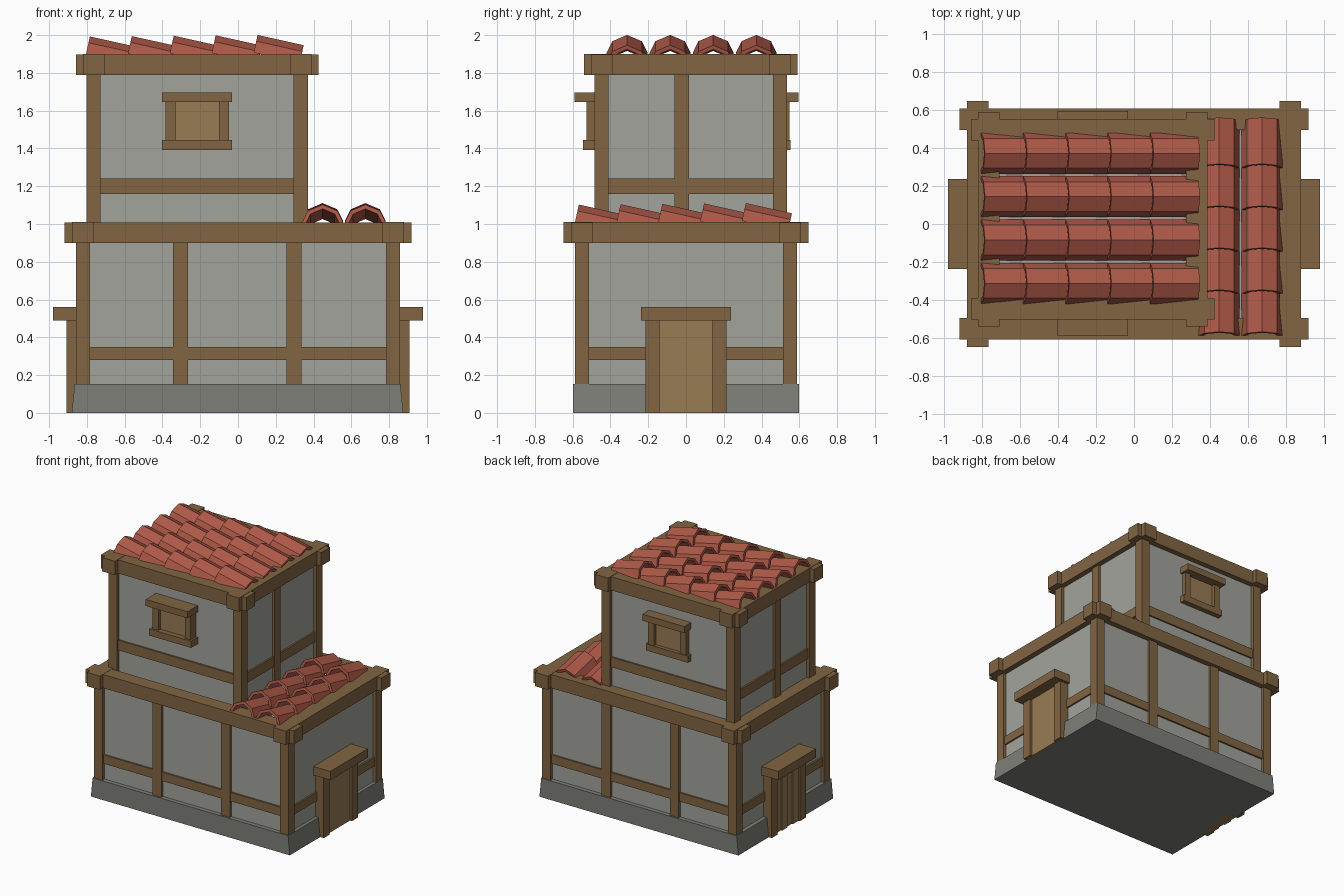
import bpy, bmesh, math
from mathutils import Matrix, Vector

if "Cube" in bpy.data.objects:
    bpy.data.objects.remove(bpy.data.objects["Cube"])


def material(name, rgb):
    m = bpy.data.materials.new(name)
    m.diffuse_color = (*rgb, 1)
    m.use_nodes = True
    m.node_tree.nodes["Principled BSDF"].inputs["Base Color"].default_value = m.diffuse_color
    return m


WOOD = material("timber", (0.22, 0.13, 0.055))
PANEL = material("planks", (0.31, 0.20, 0.09))
TILE = material("clay", (0.42, 0.10, 0.065))
WALL = material("plaster", (0.36, 0.37, 0.33))
STONE = material("stone", (0.21, 0.21, 0.19))


def finish(name, bm, mat):
    bmesh.ops.recalc_face_normals(bm, faces=bm.faces)
    me = bpy.data.meshes.new(name)
    bm.to_mesh(me)
    bm.free()
    me.materials.append(mat)
    ob = bpy.data.objects.new(name, me)
    bpy.context.collection.objects.link(ob)
    return ob


def box(name, x, y, z, mat=WOOD, taper=0.0):
    """Box from (min, max) ranges; taper pulls the top in along x."""
    x, y, z = sorted(x), sorted(y), sorted(z)
    bm = bmesh.new()
    bmesh.ops.create_cube(bm, size=1)
    for v in bm.verts:
        top = v.co.z > 0
        sx = v.co.x > 0
        v.co = Vector((x[sx] + (taper * (-1 if sx else 1) if top else 0),
                       y[v.co.y > 0], z[top]))
    return finish(name, bm, mat)


def storey(name, x, y, z0, z1, rail, top, out, mids_x=(), mids_y=()):
    """Plaster core, corner and middle posts, rails and crossed top beams."""
    (xa, xb), (ya, yb) = x, y
    w, i = 0.075, 0.025
    box(name + "_wall", (xa + i, xb - i), (ya + i, yb - i), (z0, z1 + 0.05), WALL)
    for px in ((xa, xa + w), (xb - w, xb)):
        for py in ((ya, ya + w), (yb - w, yb)):
            box(name + "_corner_post", px, py, (z0, z1))
    for m in mids_x:
        for py in ((ya + 0.005, ya + w), (yb - w, yb - 0.005)):
            box(name + "_middle_post", (m - 0.039, m + 0.039), py, (z0, z1))
    for m in mids_y:
        for px in ((xa + 0.005, xa + w), (xb - w, xb - 0.005)):
            box(name + "_middle_post", px, (m - 0.038, m + 0.038), (z0, z1))
    r = 0.012
    for py in ((ya + r, ya + w), (yb - w, yb - r)):
        box(name + "_rail", (xa + r, xb - r), py, rail)
    for px in ((xa + r, xa + w), (xb - w, xb - r)):
        box(name + "_rail", px, (ya + r, yb - r), rail)
    # Crossed beams: outer face o beyond the wall, ends running past
    o, b, e = out
    for py in ((ya - o, ya - o + b), (yb + o - b, yb + o)):
        box(name + "_long_beam", (xa - e, xb + e), py, (z1, top - 0.002))
    for px in ((xa - o, xa - o + b), (xb + o - b, xb + o)):
        box(name + "_cross_beam", px, (ya - e, yb + e), (z1, top))


# Stone plinth and both storeys
box("plinth", (-0.88, 0.875), (-0.597, 0.597), (0, 0.152), STONE, taper=0.015)
storey("lower", (-0.858, 0.858), (-0.588, 0.588), 0.14, 0.9, (0.28, 0.35), 1.01,
       (0.02, 0.113, 0.06), mids_x=(-0.305, 0.297))
storey("upper", (-0.802, 0.37), (-0.485, 0.535), 0.96, 1.79, (1.16, 1.24), 1.9,
       (0.018, 0.113, 0.055), mids_y=(-0.022,))

# Doors on both ends
for s, side in ((1, "right"), (-1, "left")):
    for t in (-1, 1):
        box(side + "_door_post", (s * 0.8, s * 0.907), (t * 0.14, t * 0.215), (0, 0.49))
    box(side + "_door_lintel", (s * 0.8, s * 0.98), (-0.237, 0.237), (0.49, 0.56))
    if s > 0:
        box("right_door_panel", (0.8, 0.89), (-0.14, 0.14), (0, 0.49), PANEL)
    else:
        for k in range(4):
            box("left_door_plank", (-0.8, -0.895 + 0.01 * (k % 2)),
                (-0.14 + 0.07 * k, -0.07 + 0.07 * k), (0, 0.49), PANEL)

# Shuttered windows on front and back: wall plane, then outward depths
for s, y, side, frame, lintel, sill in ((-1, -0.485, "front", 0.043, 0.105, 0.06),
                                        (1, 0.535, "back", 0.012, 0.06, 0.017)):
    inner = y - s * 0.06
    for px in ((-0.385, -0.332), (-0.10, -0.048)):
        box(side + "_window_post", px, (inner, y + s * frame), (1.44, 1.65))
    box(side + "_window_lintel", (-0.402, -0.032), (inner, y + s * lintel), (1.645, 1.697))
    box(side + "_window_sill", (-0.402, -0.032), (inner, y + s * sill), (1.392, 1.445))
    box(side + "_window_panel", (-0.34, -0.09), (inner, y + s * (frame - 0.025)),
        (1.43, 1.655), PANEL)


def tile(name, x, y, z, turn):
    """Hollow arched tile, raised at its start and sloping down along its length."""
    outer = [(-0.108, 0), (-0.078, 0.062), (0, 0.096), (0.078, 0.062), (0.108, 0)]
    inner = [(0.086, 0), (0.064, 0.045), (0, 0.073), (-0.064, 0.045), (-0.086, 0)]
    n, length = len(outer), 0.25
    bm = bmesh.new()
    ends = [[bm.verts.new((d, a, h)) for a, h in outer + inner] for d in (0, length)]
    for i in range(2 * n):
        j = (i + 1) % (2 * n)
        bm.faces.new((ends[0][i], ends[0][j], ends[1][j], ends[1][i]))
    for e in ends:
        for i in range(n - 1):
            bm.faces.new((e[i], e[i + 1], e[2 * n - 2 - i], e[2 * n - 1 - i]))
    bmesh.ops.transform(bm, verts=bm.verts, matrix=Matrix.Translation((x, y, z))
                        @ Matrix.Rotation(turn, 4, 'Z')
                        @ Matrix.Rotation(math.radians(12.5), 4, 'Y'))
    finish(name, bm, TILE)


# Roof tiles: four rows on the tower, two on the lower terrace
for k in range(5):
    lift = 0.002 * k
    for r in range(4):
        tile("upper_roof_tile", -0.805 + 0.222 * k, -0.312 + 0.228 * r, 1.899 + lift, 0)
    for x in (0.448, 0.674):
        tile("lower_roof_tile", x, -0.588 + 0.221 * k, 1.009 + lift, math.pi / 2)
